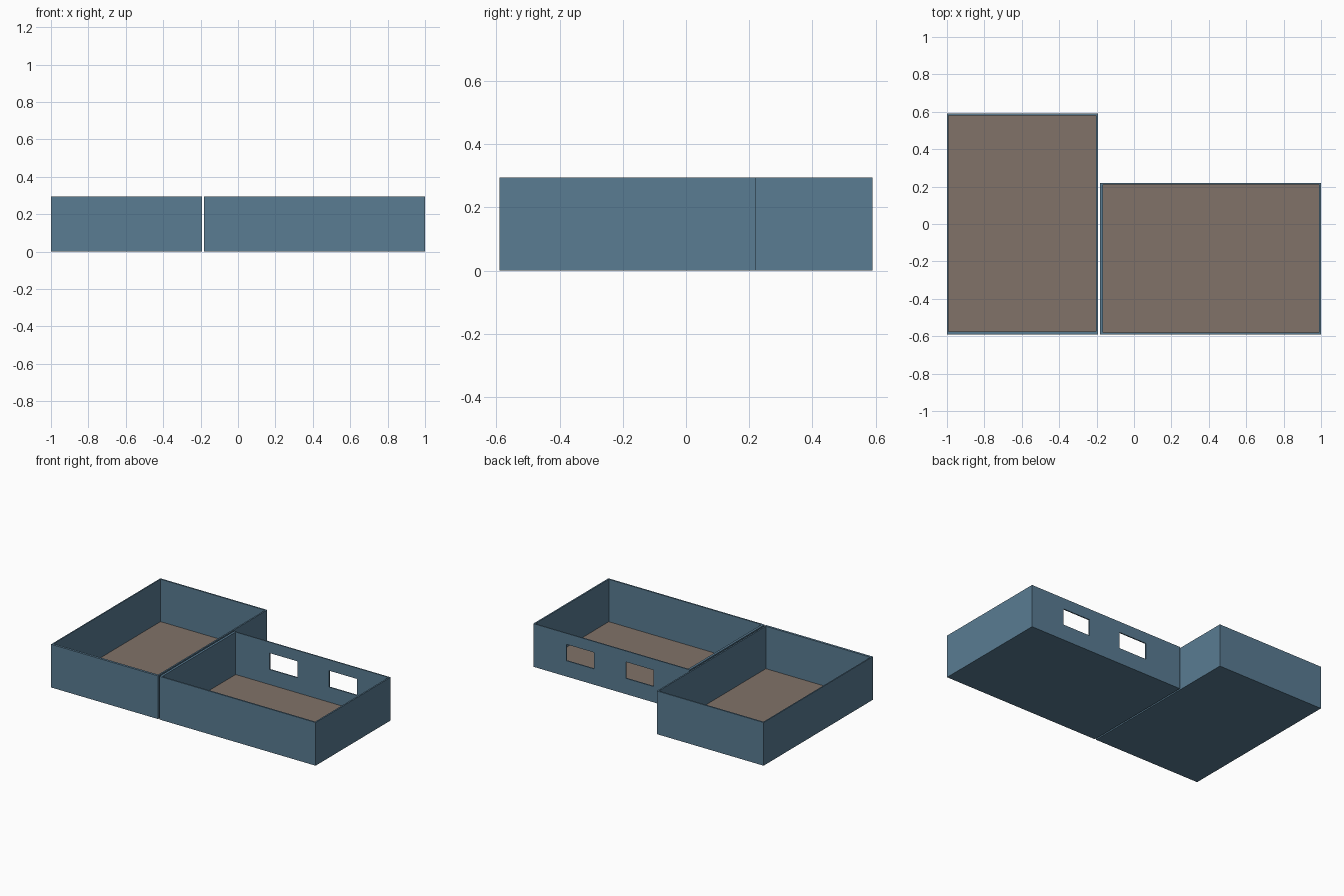
import bpy

if "Cube" in bpy.data.objects:
    bpy.data.objects.remove(bpy.data.objects["Cube"])

HEIGHT, FLOOR = 0.295, 0.003


def material(name, color):
    mat = bpy.data.materials.new(name)
    mat.diffuse_color = color
    mat.use_nodes = True
    mat.node_tree.nodes["Principled BSDF"].inputs["Base Color"].default_value = mat.diffuse_color
    return mat


blue = material("wall_blue", (0.10, 0.20, 0.29, 1))
brown = material("floor_brown", (0.22, 0.17, 0.14, 1))


def box(name, x, y, z, mat=None):
    """Box from (min, max) ranges, with transforms baked in."""
    bpy.ops.mesh.primitive_cube_add(size=1)
    ob = bpy.context.object
    ob.name = name
    for v in ob.data.vertices:
        v.co = [r[0] + (c + 0.5) * (r[1] - r[0]) for c, r in zip(v.co, (x, y, z))]
    if mat:
        ob.data.materials.append(mat)
    return ob


def cut(ob, cutter):
    mod = ob.modifiers.new("cut", 'BOOLEAN')
    mod.operation, mod.solver, mod.object = 'DIFFERENCE', 'EXACT', cutter
    cutter.hide_render = True
    bpy.context.view_layer.objects.active = ob
    bpy.ops.object.modifier_apply(modifier=mod.name)
    bpy.data.objects.remove(cutter, do_unlink=True)


def room(name, x, y, left, right, front, back):
    """Open-topped room: hollow wall shell plus a thin floor covering."""
    inner_x = (x[0] + left, x[1] - right)
    inner_y = (y[0] + front, y[1] - back)
    walls = box(name + "_walls", x, y, (0, HEIGHT), blue)
    cut(walls, box("cavity", inner_x, inner_y, (FLOOR, 1)))
    box(name + "_floor", inner_x, inner_y, (FLOOR - 0.001, FLOOR + 0.002), brown)
    return walls


# The second room is the first one turned a quarter, so wall thicknesses rotate too
room("left_room", (-1, -0.192), (-0.59, 0.59), 0.008, 0.010, 0.016, 0.010)
right_walls = room("right_room", (-0.182, 1), (-0.59, 0.22), 0.016, 0.010, 0.010, 0.008)

# Two window openings in the back wall of the right room
for x0 in (0.09, 0.54):
    cut(right_walls, box("window_cutter", (x0, x0 + 0.21), (0.15, 0.3), (0.108, 0.22)))
